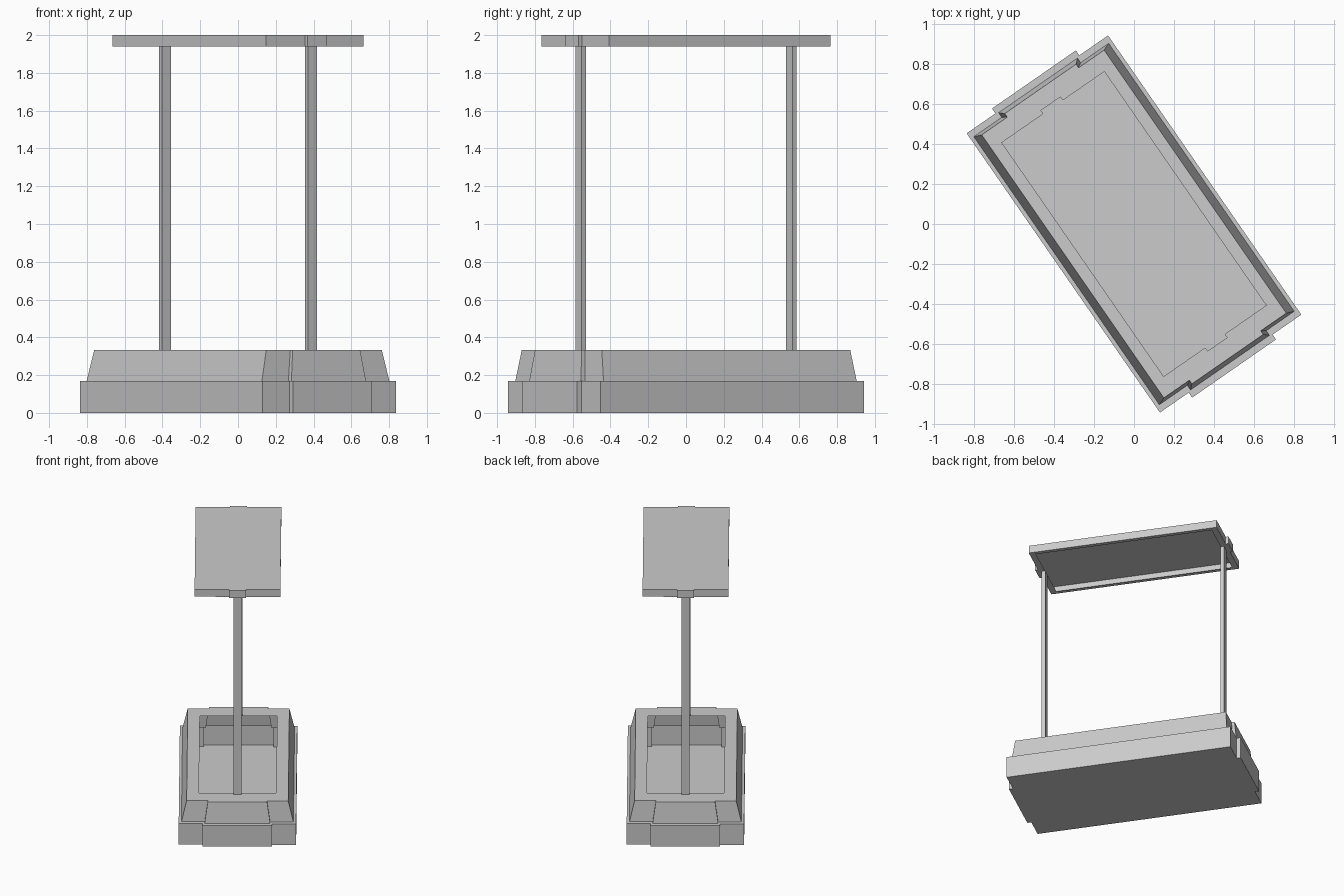
import bpy
import bmesh
from math import radians
from mathutils import Matrix

cube = bpy.data.objects.get("Cube")
if cube:
    bpy.data.objects.remove(cube, do_unlink=True)

TURN = Matrix.Rotation(radians(34.7), 4, 'Z')

grey = bpy.data.materials.new("plain_grey")
grey.use_nodes = True
GREY = (0.6, 0.6, 0.6, 1)
grey.diffuse_color = GREY
grey.node_tree.nodes["Principled BSDF"].inputs["Base Color"].default_value = GREY


def outline(half_w, half_l, tab_w, tab_l):
    """Rectangle with a shallow centred tab on both short ends."""
    quarter = [(half_w, half_l), (tab_w, half_l), (tab_w, tab_l)]
    back = quarter + [(-x, y) for x, y in reversed(quarter)]
    return back + [(-x, -y) for x, y in back]


def finish(bm, name):
    bmesh.ops.remove_doubles(bm, verts=bm.verts, dist=0.0001)
    bmesh.ops.recalc_face_normals(bm, faces=bm.faces)
    bm.transform(TURN)
    mesh = bpy.data.meshes.new(name)
    bm.to_mesh(mesh)
    bm.free()
    mesh.materials.append(grey)
    obj = bpy.data.objects.new(name, mesh)
    bpy.context.collection.objects.link(obj)
    return obj


def shell(name, sections):
    """Cap the first section and skin through the rest, leaving the last open."""
    bm = bmesh.new()
    rings = [[bm.verts.new((x, y, z)) for x, y in outline(*shape)]
             for z, shape in sections]
    bm.faces.new(rings[0])
    for low, high in zip(rings, rings[1:]):
        for i in range(len(low)):
            j = (i + 1) % len(low)
            bm.faces.new((low[i], low[j], high[j], high[i]))
    return finish(bm, name)


# Base trough: straight plinth, ledge, tapered upper tier, rim around the opening
plinth = (0.43, 0.849, 0.255, 0.879)
opening = (0.283, 0.667, 0.2, 0.667)
shell("base_trough", [
    (0, plinth),
    (0.17, plinth),
    (0.17, (0.41, 0.815, 0.24, 0.843)),
    (0.333, (0.372, 0.8, 0.217, 0.822)),
    (0.333, opening),
])

# Canopy: hollow slab with a rim round its open underside
slab = (0.314, 0.713, 0.061, 0.734)
shell("canopy", [
    (2.0, slab),
    (1.94, slab),
    (1.94, (0.283, 0.667, 0.05, 0.667)),
])

# Flat posts standing on the rim at both ends
for name, side in (("front_post", -1), ("back_post", 1)):
    bm = bmesh.new()
    bmesh.ops.create_cube(bm, size=1)
    bm.transform(Matrix.Translation((0, side * 0.679, 1.1365))
                 @ Matrix.Diagonal((0.059, 0.027, 1.607, 1)))
    finish(bm, name)
